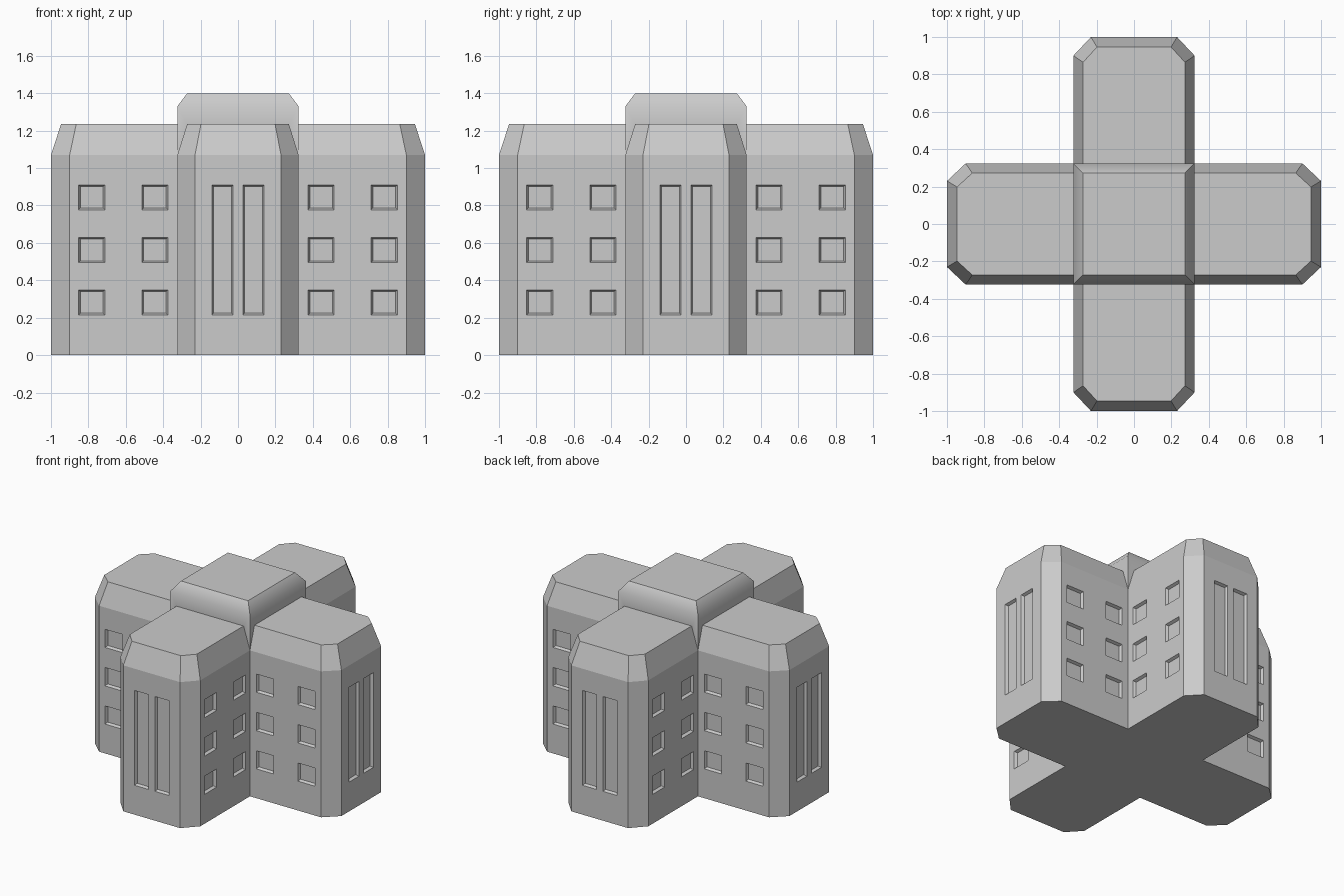
import bpy, bmesh, math
from mathutils import Vector

if "Cube" in bpy.data.objects:
    bpy.data.objects.remove(bpy.data.objects["Cube"])

H, T = 0.324, 0.272            # half width of a wing / of its roof top
WALL, ROOF = 1.07, 1.235       # wing wall top, wing roof top
DEPTH, TAPER = 0.02, 0.009     # window recess
Z = Vector((0, 0, 1))


def make_object(name, bm):
    bmesh.ops.remove_doubles(bm, verts=bm.verts, dist=1e-5)
    mesh = bpy.data.meshes.new(name + "_mesh")
    bm.to_mesh(mesh)
    bm.free()
    ob = bpy.data.objects.new(name, mesh)
    bpy.context.collection.objects.link(ob)
    return ob


def face(bm, pts):
    bm.faces.new([bm.verts.new(p) for p in pts])


def wall(bm, a, b, us=(), zs=()):
    """Wall from a to b; every odd grid cell becomes a recessed window."""
    a, b = Vector((*a, 0)), Vector((*b, 0))
    d = (b - a).normalized()
    n = d.cross(Z)
    us = [0, *us, (b - a).length]
    zs = [0, *zs, WALL]
    for i in range(len(us) - 1):
        for j in range(len(zs) - 1):
            u0, u1, z0, z1 = us[i], us[i + 1], zs[j], zs[j + 1]
            rim = [a + d * u + Z * z for u, z in ((u0, z0), (u1, z0), (u1, z1), (u0, z1))]
            if i % 2 and j % 2:
                t = TAPER
                pane = [a + d * u + Z * z - n * DEPTH for u, z in
                        ((u0 + t, z0 + t), (u1 - t, z0 + t), (u1 - t, z1 - t), (u0 + t, z1 - t))]
                face(bm, pane)
                for k in range(4):
                    m = (k + 1) % 4
                    face(bm, (rim[k], rim[m], pane[m], pane[k]))
            else:
                face(bm, rim)


# Wing: chamfered end, windowed walls, sloped roof edge
base = [(-H, -H), (-H, -0.9), (-0.23, -1), (0.23, -1), (H, -0.9), (H, -H)]
top = [(-T, -H), (-T, -0.865), (-0.198, -0.946), (0.198, -0.946), (T, -0.865), (T, -H)]
length = 0.9 - H
side_u = [v - H for v in (0.375, 0.514, 0.712, 0.852)]
side_z = [0.215, 0.348, 0.495, 0.63, 0.777, 0.91]
end_u = [0.23 + x for x in (-0.14, -0.026, 0.026, 0.14)]
windows = {0: (side_u, side_z),
           2: (end_u, [0.215, 0.91]),
           4: ([length - u for u in reversed(side_u)], side_z)}
bm = bmesh.new()
for k in range(5):
    wall(bm, base[k], base[k + 1], *windows.get(k, ((), ())))
    face(bm, [(*base[k], WALL), (*base[k + 1], WALL), (*top[k + 1], ROOF), (*top[k], ROOF)])
face(bm, [(*p, ROOF) for p in top])
face(bm, [(*p, 0) for p in reversed(base)])
wing = make_object("wing_front", bm)

# The other three wings share the mesh
for i, name in enumerate(("wing_right", "wing_back", "wing_left"), 1):
    ob = bpy.data.objects.new(name, wing.data)
    ob.rotation_euler.z = i * math.pi / 2
    bpy.context.collection.objects.link(ob)

# Central tower: walls trimmed to the wing roofs, bevelled top, floor
bm = bmesh.new()
profile = [(-H, WALL), (-T, ROOF), (T, ROOF), (H, WALL), (H, 1.33), (-H, 1.33)]
for i in range(4):
    c, s = round(math.cos(i * math.pi / 2)), round(math.sin(i * math.pi / 2))
    turn = lambda x, y, z: (x * c - y * s, x * s + y * c, z)
    face(bm, [turn(x, -H, z) for x, z in profile])
    face(bm, [turn(-H, -H, 1.33), turn(H, -H, 1.33), turn(T, -T, 1.4), turn(-T, -T, 1.4)])
face(bm, [(-T, -T, 1.4), (T, -T, 1.4), (T, T, 1.4), (-T, T, 1.4)])
face(bm, [(-H, H, 0), (H, H, 0), (H, -H, 0), (-H, -H, 0)])
tower = make_object("central_tower", bm)
bpy.ops.object.select_all(action='DESELECT')
tower.select_set(True)
bpy.context.view_layer.objects.active = tower
bpy.ops.object.shade_smooth_by_angle(angle=math.radians(42))
